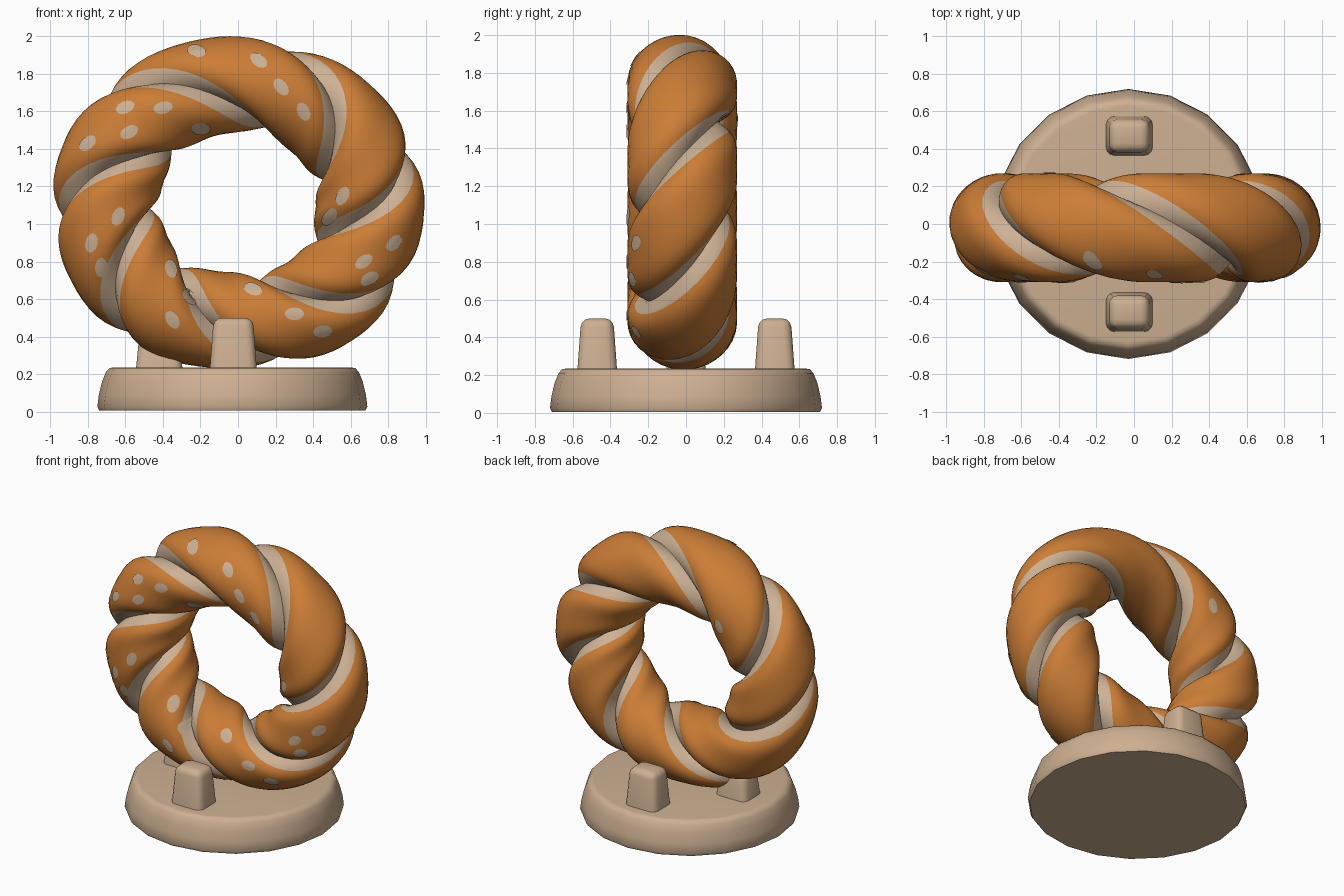
import bpy, bmesh, math
from mathutils import Vector
from mathutils.bvhtree import BVHTree

if "Cube" in bpy.data.objects:
    bpy.data.objects.remove(bpy.data.objects["Cube"])


def material(name, rgb):
    m = bpy.data.materials.new(name)
    m.diffuse_color = (*rgb, 1)
    m.use_nodes = True
    m.node_tree.nodes["Principled BSDF"].inputs["Base Color"].default_value = m.diffuse_color
    return m


crust = material("baked_orange", (0.60, 0.205, 0.037))
cream = material("pale_dough", (0.61, 0.44, 0.30))
stand = material("tan_stand", (0.61, 0.43, 0.285))


def add_object(name, bm, mats, angle=60):
    bmesh.ops.recalc_face_normals(bm, faces=bm.faces)
    me = bpy.data.meshes.new(name)
    bm.to_mesh(me)
    bm.free()
    for m in mats:
        me.materials.append(m)
    ob = bpy.data.objects.new(name, me)
    bpy.context.collection.objects.link(ob)
    bpy.ops.object.select_all(action='DESELECT')
    ob.select_set(True)
    bpy.context.view_layer.objects.active = ob
    bpy.ops.object.shade_smooth_by_angle(angle=math.radians(angle))
    return ob


# Twisted ring: one flattened strand that goes round twice with seven half twists
STEPS, SEG = 210, 30
OFFSET, THICK, WIDE = 0.11, 0.18, 0.235
CENTRE = Vector((0, -0.02, 1.115))
bm = bmesh.new()
rings = []
for i in range(STEPS):
    t = 4 * math.pi * i / STEPS
    # hand-made unevenness in the twist
    p = -3.5 * (t + math.radians(5.5 * math.cos(t) + 4.5 * math.sin(2 * t)))
    radial = Vector((math.cos(t), 0, math.sin(t))) * (1 - 0.11 * math.sin(t) ** 2)
    front = Vector((0, -1, 0))
    out = radial * math.cos(p) + front * math.sin(p)
    side = front * math.cos(p) - radial * math.sin(p)
    sag = 0.035 * math.sin(2 * t) ** 2 if math.sin(t) < 0 else 0   # fuller lower corners
    mid = CENTRE + Vector((0.705 * math.cos(t), 0, 0.63 * math.sin(t) - sag))
    ring = []
    for j in range(SEG):
        a = 2 * math.pi * j / SEG
        ring.append(bm.verts.new(mid + out * (OFFSET + THICK * math.cos(a)) + side * WIDE * math.sin(a)))
    rings.append(ring)
for i in range(STEPS):
    r0, r1 = rings[i], rings[(i + 1) % STEPS]
    for j in range(SEG):
        k = (j + 1) % SEG
        f = bm.faces.new((r0[j], r0[k], r1[k], r1[j]))
        a = (j + 0.5) * 360 / SEG
        f.material_index = 1 if 96 < a < 264 else 0   # pale sides in the seams
bmesh.ops.recalc_face_normals(bm, faces=bm.faces)
surface = BVHTree.FromBMesh(bm)
add_object("twisted_ring", bm, [crust, cream])

# Pale seeds, thin ovals laid on the ring along the strand
front_spots = [(-0.22, 1.92), (0.11, 1.87), (0.23, 1.73), (0.35, 1.60), (-0.60, 1.62),
               (-0.40, 1.62), (-0.80, 1.43), (-0.58, 1.49), (-0.20, 1.51), (-0.64, 1.04),
               (-0.78, 0.90), (-0.73, 0.77), (-0.36, 0.76), (-0.26, 0.61), (-0.35, 0.49),
               (0.56, 1.15), (0.49, 1.04), (0.83, 0.90), (0.67, 0.80), (0.70, 0.71),
               (0.08, 0.65), (0.30, 0.52), (0.45, 0.43)]
back_spots = [(-0.83, 0.85), (-0.45, 1.55)]
bm = bmesh.new()
N = 12
for x, z, d in [(*s, 1) for s in front_spots] + [(*s, -1) for s in back_spots]:
    turn = math.atan2(z - 1.12, x) - math.radians(90 + 28 * d)
    pts = []
    for s in (0, 0.5, 1):
        for j in range(N if s else 1):
            a = 2 * math.pi * j / N
            u, v = 0.052 * s * math.cos(a), 0.032 * s * math.sin(a)
            px = x + u * math.cos(turn) - v * math.sin(turn)
            pz = z + u * math.sin(turn) + v * math.cos(turn)
            hit, normal, _, _ = surface.ray_cast(Vector((px, -2 * d, pz)), Vector((0, d, 0)))
            if hit:
                pts.append(hit + normal * 0.006)
    if len(pts) < 2 * N + 1 or max(q.y for q in pts) - min(q.y for q in pts) > 0.15:
        continue
    vs = [bm.verts.new(q) for q in pts]
    inner, outer = vs[1:N + 1], vs[N + 1:]
    for j in range(N):
        k = (j + 1) % N
        bm.faces.new((vs[0], inner[j], inner[k]))
        bm.faces.new((inner[j], outer[j], outer[k], inner[k]))
add_object("seeds", bm, [cream])


# Round stand, turned from a profile
def lathe(name, profile, sides, centre_x):
    bm = bmesh.new()
    loops = [[bm.verts.new((centre_x + r * math.cos(2 * math.pi * i / sides),
                            r * math.sin(2 * math.pi * i / sides), z))
              for i in range(sides)] for r, z in profile]
    for lo, hi in zip(loops, loops[1:]):
        for i in range(sides):
            k = (i + 1) % sides
            bm.faces.new((lo[i], lo[k], hi[k], hi[i]))
    bm.faces.new(loops[0][::-1])
    bm.faces.new(loops[-1])
    return add_object(name, bm, [stand])


lathe("round_stand", [(0.71, 0.005), (0.72, 0.025), (0.712, 0.09), (0.695, 0.16),
                      (0.675, 0.21), (0.655, 0.232), (0.63, 0.235)], 20, -0.03)


# Tapered rounded pegs around the ring
def peg(name, x, y, top):
    bm = bmesh.new()
    bmesh.ops.create_cube(bm, size=1)
    for v in bm.verts:
        w = 0.105 if v.co.z > 0 else 0.127
        d = 0.085 if v.co.z > 0 else 0.107
        v.co = (x + math.copysign(w, v.co.x), y + math.copysign(d, v.co.y),
                top if v.co.z > 0 else 0.2)
    edges = [e for e in bm.edges if max(v.co.z for v in e.verts) > 0.21]
    bmesh.ops.bevel(bm, geom=edges, offset=0.045, segments=3, profile=0.5, affect='EDGES')
    add_object(name, bm, [stand])


peg("front_peg", -0.025, -0.47, 0.5)
peg("back_peg", -0.025, 0.47, 0.5)
peg("left_peg", -0.42, 0.0, 0.42)
